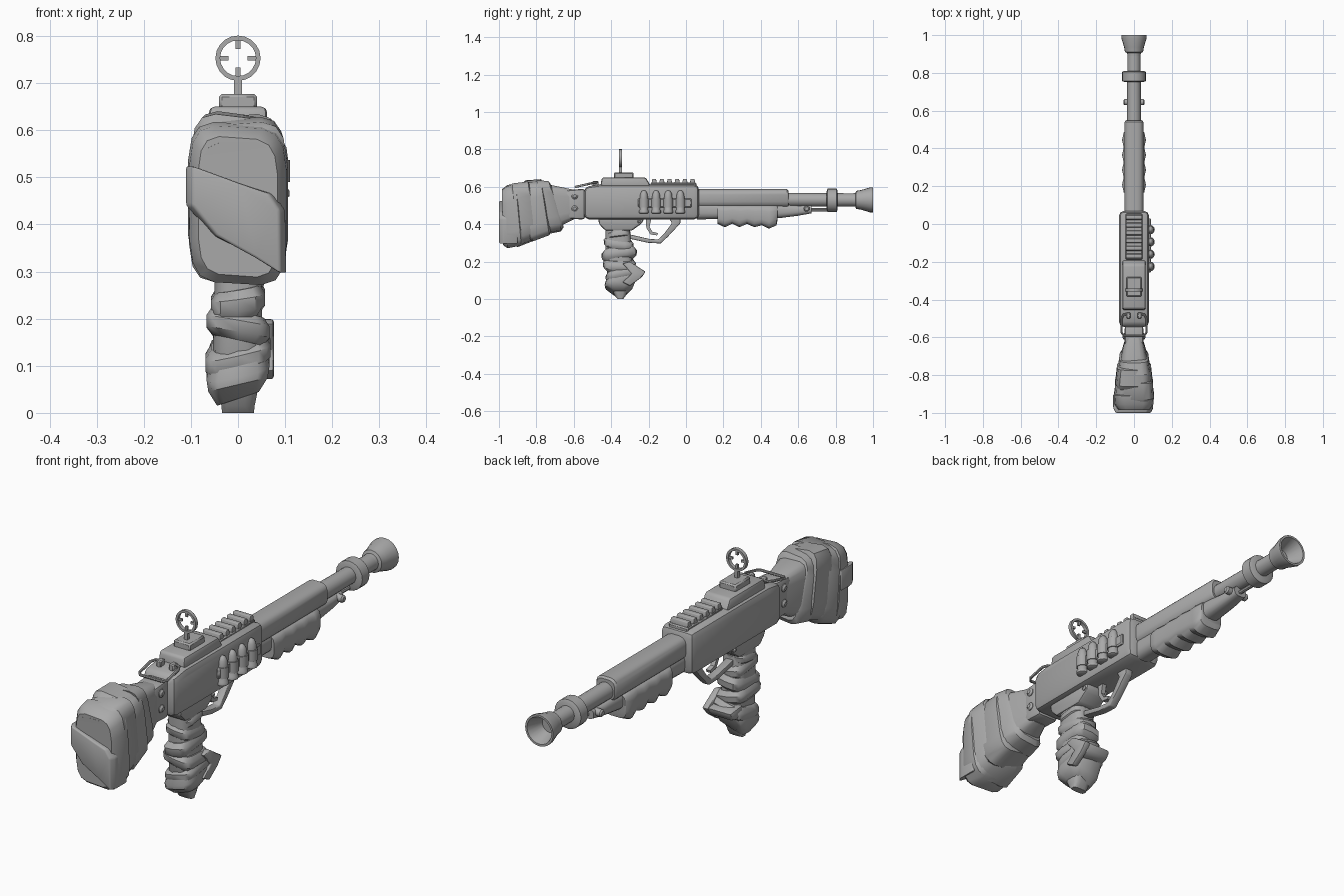
import bpy, bmesh, math
from mathutils import Vector, Matrix

old = bpy.data.objects.get("Cube")
if old:
    bpy.data.objects.remove(old, do_unlink=True)

grey = bpy.data.materials.new("plain grey")
grey.use_nodes = True
grey.diffuse_color = (0.4, 0.4, 0.4, 1)
grey.node_tree.nodes["Principled BSDF"].inputs["Base Color"].default_value = (0.4, 0.4, 0.4, 1)


def finish(name, bm, angle=40, bevel=0, segments=2):
    bmesh.ops.recalc_face_normals(bm, faces=bm.faces)
    me = bpy.data.meshes.new(name)
    bm.to_mesh(me)
    bm.free()
    me.materials.append(grey)
    ob = bpy.data.objects.new(name, me)
    bpy.context.collection.objects.link(ob)
    bpy.ops.object.select_all(action='DESELECT')
    ob.select_set(True)
    bpy.context.view_layer.objects.active = ob
    if bevel:
        mod = ob.modifiers.new("Bevel", 'BEVEL')
        mod.width, mod.segments = bevel, segments
        mod.angle_limit = math.radians(25)
        bpy.ops.object.modifier_apply(modifier="Bevel")
    bpy.ops.object.shade_smooth_by_angle(angle=math.radians(angle))
    return ob


def skin(bm, rings, caps=True):
    rings = [[bm.verts.new(p) for p in r] for r in rings]
    n = len(rings[0])
    for a, b in zip(rings, rings[1:]):
        for i in range(n):
            bm.faces.new((a[i], a[(i + 1) % n], b[(i + 1) % n], b[i]))
    if caps:
        bm.faces.new(rings[0])
        bm.faces.new(rings[-1])


def loft(name, sections, power=0.45, sides=16, twist=0, angle=40):
    """Each section: (y, z) of one edge, (y, z) of the opposite edge, half width."""
    bm = bmesh.new()
    rings = []
    for a, b, w in sections:
        a, b = Vector((0, *a)), Vector((0, *b))
        mid, half, ring = (a + b) / 2, (a - b) / 2, []
        for i in range(sides):
            t = 2 * math.pi * (i + 0.5) / sides
            c, s = math.cos(t), math.sin(t)
            c = math.copysign(abs(c) ** power, c)
            s = math.copysign(abs(s) ** power, s)
            ring.append(mid + half * s + Vector((w * c, 0, twist * c)))
        rings.append(ring)
    skin(bm, rings)
    return finish(name, bm, angle)


def prism(name, profile, half, bevel=0, x=0, segments=2):
    """Side profile in (y, z), extruded across x."""
    bm = bmesh.new()
    skin(bm, [[(x + s * half, y, z) for y, z in profile] for s in (-1, 1)])
    return finish(name, bm, 40, bevel, segments)


def box(name, lo, hi, bevel=0):
    return prism(name, [(lo[1], lo[2]), (hi[1], lo[2]), (hi[1], hi[2]), (lo[1], hi[2])],
                 (hi[0] - lo[0]) / 2, bevel, (hi[0] + lo[0]) / 2, 1)


def lathe(name, profile, at, axis='Y', sides=20, caps=True):
    """Profile of (distance along axis, radius)."""
    bm = bmesh.new()
    turn = {'X': lambda u, p, q: (u, p, q), 'Y': lambda u, p, q: (p, u, q),
            'Z': lambda u, p, q: (p, q, u)}[axis]
    rings = [[Vector(at) + Vector(turn(u, r * math.cos(2 * math.pi * i / sides),
                                       r * math.sin(2 * math.pi * i / sides)))
              for i in range(sides)] for u, r in profile]
    skin(bm, rings, caps)
    return finish(name, bm)


def wire(name, points, radius, sides=8):
    bm = bmesh.new()
    pts = [Vector(p) for p in points]
    rings = []
    for i, p in enumerate(pts):
        d = (pts[min(i + 1, len(pts) - 1)] - pts[max(i - 1, 0)]).normalized()
        m = Matrix.Translation(p) @ d.to_track_quat('Z', 'Y').to_matrix().to_4x4()
        rings.append([m @ Vector((radius * math.cos(2 * math.pi * k / sides),
                                  radius * math.sin(2 * math.pi * k / sides), 0))
                      for k in range(sides)])
    skin(bm, rings)
    return finish(name, bm)


# Receiver with its raised rear top
prism("receiver", [(-.545, .425), (.07, .425), (.07, .612), (-.19, .612), (-.46, .612),
                   (-.545, .6)], .08, .028)
prism("receiver_hump", [(-.46, .59), (-.18, .59), (-.215, .65), (-.45, .65)], .062, .012)
prism("stock_neck", [(-.66, .43), (-.54, .425), (-.54, .59), (-.66, .58)], .05, .015)

# Stock core and its overlapping wraps
loft("stock_core", [((-.6, .585), (-.6, .425), .045), ((-.72, .61), (-.67, .39), .07),
                    ((-.95, .6), (-.93, .285), .092), ((-.985, .575), (-.975, .3), .08)])
loft("stock_wrap_front", [((-.72, .605), (-.655, .385), .062), ((-.735, .628), (-.668, .364), .076),
                          ((-.8, .632), (-.735, .35), .086)], twist=.008)
loft("stock_wrap_middle", [((-.765, .615), (-.72, .37), .075), ((-.775, .636), (-.73, .346), .09),
                           ((-.86, .63), (-.82, .312), .1), ((-.88, .61), (-.85, .33), .09)], twist=-.012)
loft("stock_wrap_rear", [((-.83, .605), (-.79, .34), .085), ((-.845, .626), (-.81, .315), .1),
                         ((-.93, .615), (-.9, .28), .105), ((-.945, .6), (-.92, .295), .09)], twist=.008)
loft("stock_wrap_end", [((-.9, .6), (-.86, .31), .09), ((-.91, .616), (-.88, .287), .107),
                        ((-.955, .608), (-.955, .273), .104), ((-.985, .585), (-.978, .29), .085)], twist=-.006)
bm = bmesh.new()
band = [(-.11, .525), (.01, .485), (.075, .465), (.1, .43), (.102, .295), (.04, .33), (-.05, .375), (-.11, .44)]
skin(bm, [[(x * s, y, z) for x, z in band] for y, s in ((-.9, 1), (-.975, 1), (-1, .88))])
finish("stock_diagonal_wrap", bm, 50, .006)

# Grip mount, grip core and its wraps
prism("grip_mount", [(-.47, .44), (-.22, .44), (-.235, .405), (-.29, .365), (-.43, .365), (-.465, .4)], .055, .012)
loft("grip_core", [((-.3, .4), (-.43, .4), .05), ((-.29, .25), (-.43, .25), .05),
                   ((-.28, .12), (-.42, .1), .055), ((-.32, .02), (-.38, .015), .036),
                   ((-.335, .0), (-.365, .0), .034)], .6)
for i, (front, back, drop, w, tw) in enumerate([
        ((-.296, .375), (-.425, .36), .05, .055, .006), ((-.28, .315), (-.44, .335), .06, .056, -.008),
        ((-.262, .28), (-.452, .26), .065, .058, .008), ((-.268, .21), (-.445, .215), .06, .068, -.012),
        ((-.25, .17), (-.43, .14), .065, .07, .016)]):
    loft("grip_wrap_%d" % (i + 1), [
        ((front[0] - .016, front[1]), (back[0] + .016, back[1]), w - .012),
        ((front[0], front[1] - drop * .3), (back[0], back[1] - drop * .3), w),
        ((front[0] - .002, front[1] - drop * .7), (back[0] + .002, back[1] - drop * .7), w),
        ((front[0] - .022, front[1] - drop), (back[0] + .02, back[1] - drop), w - .014)], .55, 14, tw)
loft("grip_wrap_base", [((-.27, .135), (-.42, .13), .058), ((-.262, .115), (-.435, .075), .068),
                        ((-.285, .06), (-.432, .06), .064), ((-.32, .03), (-.39, .03), .045)], .55, 14, .015)
prism("grip_loose_strap", [(-.34, .19), (-.3, .2), (-.215, .145), (-.245, .11), (-.3, .07), (-.34, .09),
                           (-.29, .135)], .014, .006, .062)
prism("grip_strap_tail", [(-.31, .16), (-.215, .15), (-.24, .11), (-.31, .1)], .06, .015)

# Trigger and guard
prism("trigger_guard", [(-.3, .345), (-.3, .322), (-.2, .3), (-.135, .297), (-.095, .335), (-.03, .405),
                        (-.03, .43), (-.09, .43), (-.075, .405), (-.12, .345), (-.15, .318), (-.2, .322)],
      .018, .005)
prism("trigger", [(-.215, .43), (-.185, .43), (-.195, .385), (-.18, .36), (-.15, .352), (-.155, .34),
                  (-.19, .345), (-.212, .38)], .01)

# Barrel assembly
loft("handguard", [((.06, .588), (.06, .49), .05), ((.54, .588), (.54, .49), .05),
                   ((.548, .58), (.548, .495), .044)], .6)
loft("lower_tube", [((.06, .52), (.06, .425), .044), ((.5, .51), (.5, .432), .042),
                    ((.6, .5), (.6, .445), .036), ((.672, .502), (.672, .458), .03)], .7)
lathe("barrel", [(.5, .037), (.93, .035)], (0, 0, .53))
lathe("barrel_collar", [(.752, .05), (.757, .063), (.805, .063), (.811, .05)], (0, 0, .527))
lathe("muzzle_flare", [(.8, .03), (.905, .036), (.91, .048), (.935, .052), (.985, .067), (1, .067), (1, .058),
                       (.94, .036), (.91, .03)], (0, 0, .53))
lathe("cleaning_rod", [(.65, .009), (.77, .009)], (0, 0, .478), sides=8)
lathe("front_bolt", [(-.056, .01), (-.05, .016), (.05, .016), (.056, .01)], (0, .645, .483), 'X', 12)

# Ribbed foregrip
ribs = []
for i in range(9):
    low, y = i % 2, .168 + .0395 * i
    ribs.append(((y, .504), (y, (.402, .383)[low] - .008 * (i > 5)), (.055, .064)[low]))
ribs.append(((.488, .5), (.488, .415), .052))
loft("foregrip", ribs, .55)

# Sight: base, post, ring and four marks
box("sight_base", (-.04, -.385, .64), (.04, -.28, .677), .006)
box("sight_post", (-.008, -.357, .67), (.008, -.341, .712))
bm = bmesh.new()
skin(bm, [[(r * math.cos(i * math.pi / 10), y, .753 + r * math.sin(i * math.pi / 10)) for i in range(20)]
          for y, r in ((-.357, .038), (-.357, .048), (-.341, .048), (-.341, .038), (-.357, .038))], False)
bmesh.ops.remove_doubles(bm, verts=bm.verts, dist=.0001)
finish("sight_ring", bm)
for n, (dx, dz) in {"right": (-1, 0), "left": (1, 0), "upper": (0, 1), "lower": (0, -1)}.items():
    cx, cz = .03 * dx, .753 + .03 * dz
    hx, hz = .005 + .005 * abs(dx), .005 + .005 * abs(dz)
    box("sight_mark_" + n, (cx - hx, -.353, cz - hz), (cx + hx, -.345, cz + hz))

# Top rail with teeth
box("rail_base", (-.045, -.19, .6), (.045, .055, .622), .005)
for i in range(6):
    y = -.17 + i * .041
    prism("rail_tooth_%d" % (i + 1), [(y - .015, .615), (y + .015, .615), (y + .01, .642), (y - .01, .642)],
          .042, .003)

# Rear sling loop with its clips
wire("sling_loop", [(-.03, -.475, .625), (-.055, -.48, .623), (-.066, -.5, .62), (-.066, -.575, .603),
                    (-.055, -.59, .6), (.055, -.59, .6), (.066, -.575, .603), (.066, -.5, .62),
                    (.055, -.48, .623), (.03, -.475, .625)], .006)
for side, s in (("right", -1), ("left", 1)):
    box("loop_clip_" + side, (s * .03 - .011, -.5, .6), (s * .03 + .011, -.468, .632), .004)
    for level, z in (("upper", .55), ("lower", .483)):
        lathe("rivet_%s_%s" % (side, level), [(0, .017), (s * .053, .017), (s * .06, .009)],
              (0, -.595, z), 'X', 12)
    lathe("mount_rivet_" + side, [(0, .01), (s * .057, .01), (s * .062, .005)], (0, -.25, .415), 'X', 10)

# Spare shells on the left side
box("shell_holder", (.07, -.257, .49), (.09, .03, .537), .005)
for i in range(4):
    at = (.084, -.225 + .065 * i, 0)
    lathe("shell_%d" % (i + 1), [(.457, .02), (.46, .025), (.472, .025), (.476, .022), (.54, .022), (.563, .019),
                                 (.576, .012), (.581, .004)], at, 'Z', 12)
    lathe("shell_clip_%d" % (i + 1), [(.49, .026), (.537, .026)], at, 'Z', 12)
